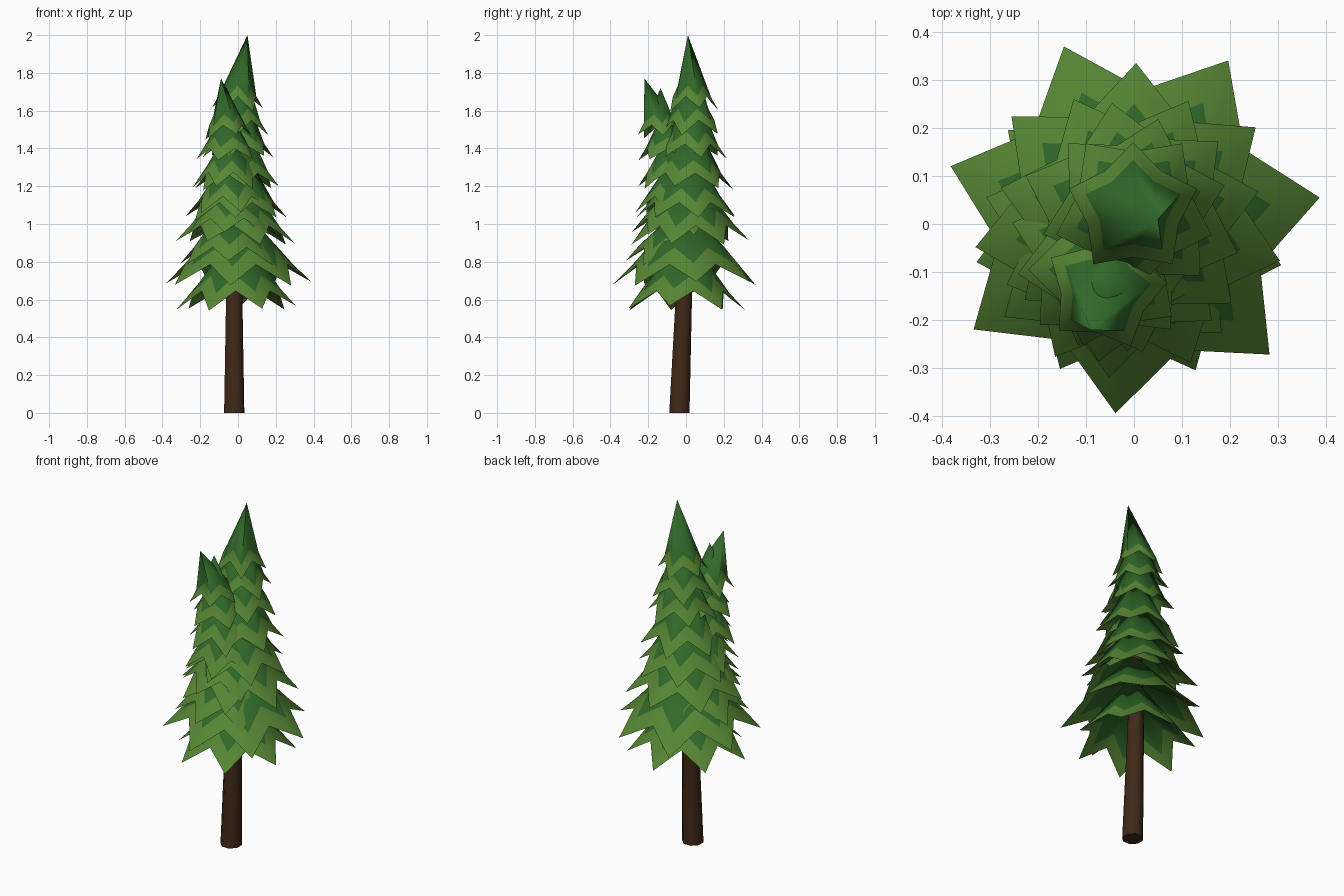
import bpy, bmesh, math, random

if "Cube" in bpy.data.objects:
    bpy.data.objects.remove(bpy.data.objects["Cube"])

random.seed(4)


def material(name, rgb):
    m = bpy.data.materials.new(name)
    m.diffuse_color = (*rgb, 1)
    m.use_nodes = True
    m.node_tree.nodes["Principled BSDF"].inputs["Base Color"].default_value = m.diffuse_color
    return m


DARK = material("dark_green", (0.03, 0.14, 0.022))
LIGHT = material("light_green", (0.095, 0.24, 0.035))
BARK = material("bark", (0.05, 0.022, 0.009))


def make_object(name, bm, mats):
    bmesh.ops.recalc_face_normals(bm, faces=bm.faces)
    me = bpy.data.meshes.new(name)
    bm.to_mesh(me)
    bm.free()
    for m in mats:
        me.materials.append(m)
    ob = bpy.data.objects.new(name, me)
    bpy.context.collection.objects.link(ob)
    bpy.ops.object.select_all(action='DESELECT')
    ob.select_set(True)
    bpy.context.view_layer.objects.active = ob
    bpy.ops.object.shade_smooth_by_angle(angle=math.radians(75))


def trunk(name, path, sides=8):
    """Tapered tube through (x, y, z, radius) stations."""
    bm = bmesh.new()
    rings = [[bm.verts.new((x + r * math.cos(math.tau * (i + .5) / sides),
                            y + r * math.sin(math.tau * (i + .5) / sides), z))
              for i in range(sides)] for x, y, z, r in path]
    for a, b in zip(rings, rings[1:]):
        for i in range(sides):
            j = (i + 1) % sides
            bm.faces.new((a[i], a[j], b[j], b[i]))
    bm.faces.new(rings[0])
    bm.faces.new(rings[-1])
    make_object(name, bm, [BARK])


def skirt(name, cx, cy, tip_z, radius, phase, points, apex, jitter=0.015):
    """Star-shaped cone: dark top, light flared rim, hollow underside."""
    bm = bmesh.new()
    drop = 0.045 + 0.14 * radius
    n = points * 2
    inner, rim, below = [], [], []
    for i in range(n):
        a = math.radians(phase) + math.tau * i / n
        tip = i % 2 == 0
        dz = random.uniform(-jitter, jitter) if tip else 0
        ro, zo = (radius, tip_z + dz) if tip else (radius * .71, tip_z + drop)
        ri, zi = ((radius * .74, tip_z + dz + drop) if tip
                  else (radius * .52, tip_z + drop * 1.9))
        c, s = math.cos(a), math.sin(a)
        inner.append(bm.verts.new((cx + ri * c, cy + ri * s, zi)))
        rim.append(bm.verts.new((cx + ro * c, cy + ro * s, zo)))
        below.append(bm.verts.new((cx + ri * c, cy + ri * s, zi - .025)))
    top = bm.verts.new(apex)
    under = bm.verts.new((cx, cy, tip_z + .26))
    for i in range(n):
        j = (i + 1) % n
        bm.faces.new((top, inner[i], inner[j]))
        bm.faces.new((inner[i], rim[i], rim[j], inner[j])).material_index = 1
        bm.faces.new((below[i], below[j], rim[j], rim[i])).material_index = 1
        bm.faces.new((under, below[j], below[i]))
    make_object(name, bm, [DARK, LIGHT])


# Trunk and hidden fork
trunk("trunk", [(-.02, -.035, 0, .058), (-.02, -.01, .65, .046),
                (0, .02, 1.2, .03), (.01, .03, 1.75, .01)])
trunk("fork", [(-.02, -.01, .62, .035), (-.04, -.07, 1.2, .02),
               (-.06, -.14, 1.5, .008)])

# Main foliage: centre x, centre y, tip height, radius, phase in degrees, points
main = [(-.01, -.01, .555, .325, 38, 7), (-.005, 0, .685, .395, 8, 7),
        (-.01, .01, .90, .325, 36, 7), (-.01, .01, 1.03, .275, 12, 7),
        (-.005, .02, 1.19, .235, 40, 6), (0, .03, 1.35, .195, 15, 6),
        (0, .03, 1.48, .17, 54, 5), (-.002, .03, 1.61, .14, 90, 5)]
for k, (x, y, z, r, ph, n) in enumerate(main):
    apex = (.05, .01, 2.0) if k == len(main) - 1 else (x + .01, y, z + .42)
    skirt(f"foliage_{k}", x, y, z, r, ph, n, apex)

# Second, shorter leader leaning forward
side = [(-.03, -.03, .79, .29, 60, 7), (-.03, -.04, .95, .25, 20, 6),
        (-.04, -.055, 1.07, .22, 45, 6), (-.05, -.07, 1.20, .195, 10, 6),
        (-.055, -.095, 1.33, .165, 36, 5), (-.06, -.135, 1.46, .13, 150, 5)]
for k, (x, y, z, r, ph, n) in enumerate(side):
    apex = (-.09, -.22, 1.77) if k == len(side) - 1 else (x - .01, y - .02, z + .28)
    skirt(f"side_foliage_{k}", x, y, z, r, ph, n, apex)
